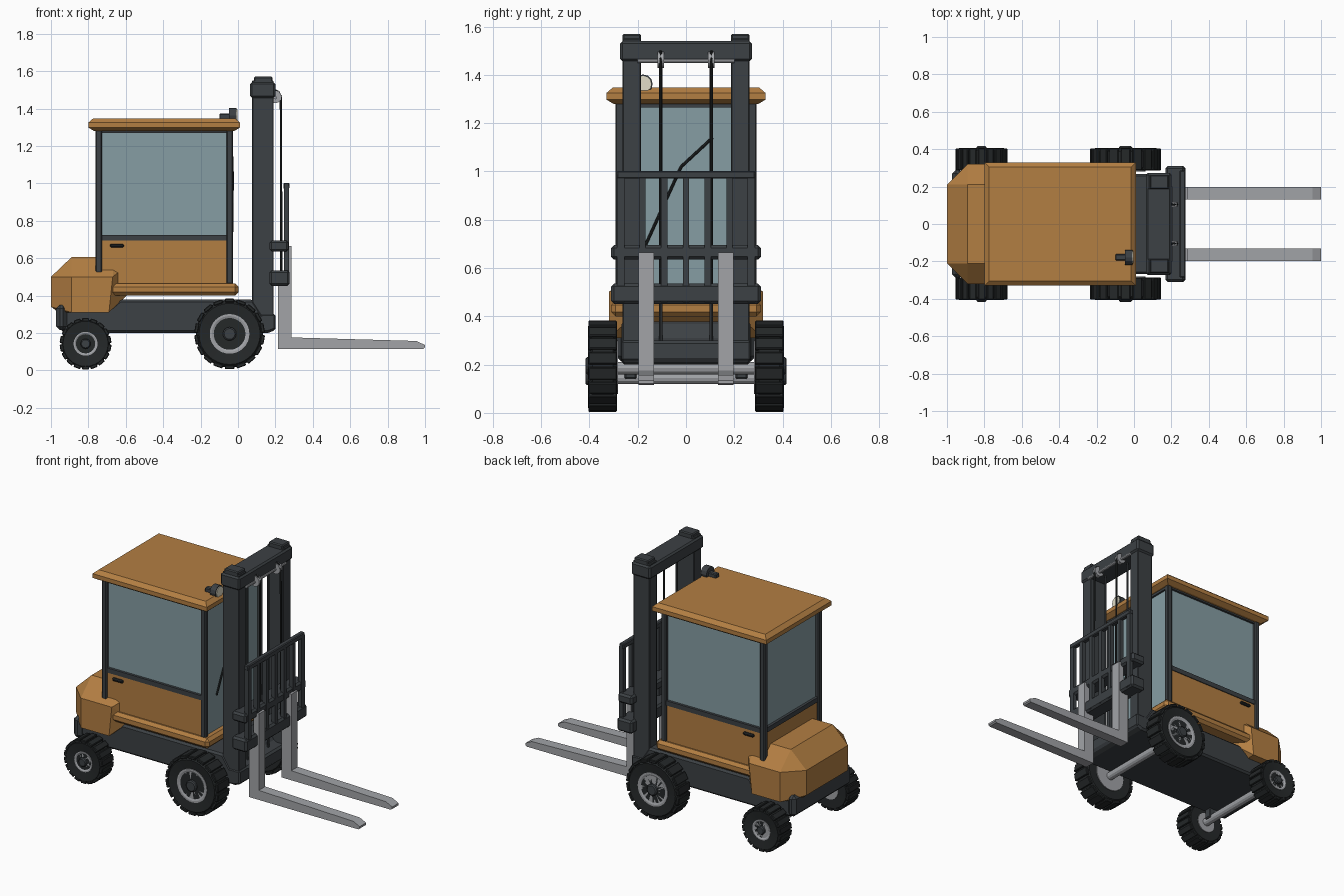
import bpy, bmesh
from math import sin, cos, pi, atan2
from mathutils import Vector, Matrix

if "Cube" in bpy.data.objects:
    bpy.data.objects.remove(bpy.data.objects["Cube"])


def material(name, r, g, b):
    m = bpy.data.materials.new(name)
    m.diffuse_color = (r, g, b, 1)
    m.use_nodes = True
    m.node_tree.nodes["Principled BSDF"].inputs["Base Color"].default_value = m.diffuse_color
    return m


ORANGE = material("orange_paint", 0.45, 0.21, 0.055)
DARK = material("dark_steel", 0.045, 0.052, 0.058)
RUBBER = material("rubber", 0.018, 0.021, 0.022)
GLASS = material("glass", 0.24, 0.34, 0.37)
METAL = material("metal", 0.36, 0.37, 0.39)
LENS = material("lens", 0.75, 0.72, 0.58)


def finish(name, bm, mat, bevel=0):
    bmesh.ops.recalc_face_normals(bm, faces=bm.faces)
    me = bpy.data.meshes.new(name)
    bm.to_mesh(me)
    bm.free()
    me.materials.append(mat)
    ob = bpy.data.objects.new(name, me)
    bpy.context.collection.objects.link(ob)
    if bevel:
        mod = ob.modifiers.new("bevel", 'BEVEL')
        mod.width = bevel
        mod.segments = 1
    return ob


def box(name, xr, yr, zr, mat, bevel=0):
    bm = bmesh.new()
    lo, hi = Vector((xr[0], yr[0], zr[0])), Vector((xr[1], yr[1], zr[1]))
    size = hi - lo
    bmesh.ops.create_cube(bm, size=1, matrix=Matrix.Translation((lo + hi) / 2)
                          @ Matrix.Diagonal((*[abs(c) for c in size], 1)))
    return finish(name, bm, mat, bevel)


def prism(name, pts, y0, y1, mat, bevel=0):
    """Extrude an x-z outline along y."""
    bm = bmesh.new()
    f = bm.faces.new([bm.verts.new((x, y0, z)) for x, z in pts])
    ext = bmesh.ops.extrude_face_region(bm, geom=[f])
    vs = [v for v in ext["geom"] if isinstance(v, bmesh.types.BMVert)]
    bmesh.ops.translate(bm, verts=vs, vec=(0, y1 - y0, 0))
    return finish(name, bm, mat, bevel)


def rod(name, p, q, r, mat, segs=12):
    p, q = Vector(p), Vector(q)
    bm = bmesh.new()
    rot = (q - p).to_track_quat('Z', 'Y').to_matrix().to_4x4()
    bmesh.ops.create_cone(bm, cap_ends=True, segments=segs, radius1=r, radius2=r, depth=(q - p).length,
                          matrix=Matrix.Translation((p + q) / 2) @ rot)
    return finish(name, bm, mat)


def lathe(name, profile, x, z, side, mat, segs=32):
    """Spin (radius, y) points around a wheel axis."""
    bm = bmesh.new()
    rings = [[bm.verts.new((x + r * cos(2 * pi * i / segs), side * y, z + r * sin(2 * pi * i / segs)))
              for i in range(segs)] for r, y in profile]
    for a, b in zip(rings, rings[1:]):
        for i in range(segs):
            j = (i + 1) % segs
            bm.faces.new((a[i], a[j], b[j], b[i]))
    bm.faces.new(rings[0])
    bm.faces.new(rings[-1])
    return finish(name, bm, mat)


def wheel(name, x, z, r, rim, hub, side):
    lathe(name + "_tyre", [(rim, .287), (.86 * r, .285), (r - .01, .303), (r - .01, .388),
                           (.86 * r, .406), (rim, .398)], x, z, side, RUBBER)
    lathe(name + "_rim", [(rim, .282), (rim, .402), (rim * .9, .402), (rim * .8, .398),
                          (hub, .398)], x, z, side, METAL)
    lathe(name + "_hub", [(hub, .38), (hub, .41), (hub * .8, .416)], x, z, side, DARK, 16)
    # tread lugs
    bm = bmesh.new()
    n = 18
    for i in range(n):
        rot = Matrix.Rotation(2 * pi * i / n, 4, 'Y')
        place = Matrix.Translation((x, side * .3455, z)) @ rot @ Matrix.Translation((0, 0, r - .012))
        bmesh.ops.create_cube(bm, size=1, matrix=place @ Matrix.Diagonal((1.55 * pi * r / n, .118, .02, 1)))
    finish(name + "_tread", bm, RUBBER, .004)


# wheels and axles
for side, tag in ((-1, "right"), (1, "left")):
    wheel("front_wheel_" + tag, -.045, .195, .19, .106, .036, side)
    wheel("rear_wheel_" + tag, -.815, .142, .14, .064, .027, side)
    box("axle_mount_" + tag, (-.85, -.78), sorted((side * .205, side * .255)), (.14, .25), DARK, .006)
rod("front_axle", (-.045, -.3, .185), (-.045, .3, .185), .026, METAL)
rod("rear_axle", (-.815, -.3, .145), (-.815, .3, .145), .026, METAL)

# chassis
prism("chassis", [(-.95, .21), (-.93, .32), (-.7, .32), (-.63, .378), (.08, .378), (.13, .3),
                  (.2, .3), (.2, .215), (.16, .2), (-.9, .2)], -.268, .268, DARK, .012)
box("rear_bumper", (-.972, -.915), (-.29, .29), (.215, .35), DARK, .02)

# counterweight
bm = bmesh.new()
for s in (-1, 1):
    for p in ((-1, .21, .34), (-1, .21, .5), (-.96, .21, .31), (-.89, .32, .31), (-.89, .32, .5),
              (-.69, .32, .31), (-.67, .32, .5), (-.89, .21, .605), (-.66, .21, .605),
              (-.595, .22, .4), (-.595, .22, .56)):
        bm.verts.new((p[0], s * p[1], p[2]))
bmesh.ops.convex_hull(bm, input=bm.verts)
bmesh.ops.dissolve_limit(bm, angle_limit=.01, verts=bm.verts, edges=bm.edges)
finish("counterweight", bm, ORANGE)

# cab floor, glazing and panels
box("cab_sill", (-.7, .003), (-.31, .31), (.4, .465), ORANGE, .018)
box("cab_glass", (-.738, -.042), (-.272, .272), (.46, 1.29), GLASS)
box("rear_panel", (-.748, -.735), (-.26, .26), (.46, .7), ORANGE)
box("rear_window_rail", (-.755, -.735), (-.265, .265), (.695, .725), DARK)
box("front_header", (-.045, -.03), (-.265, .265), (1.265, 1.29), DARK)
box("rear_header", (-.755, -.735), (-.265, .265), (1.265, 1.29), DARK)
for s, tag in ((-1, "right"), (1, "left")):
    box("door_panel_" + tag, (-.73, -.05), sorted((s * .26, s * .283)), (.44, .7), ORANGE)
    box("window_rail_" + tag, (-.73, -.05), sorted((s * .26, s * .288)), (.695, .725), DARK)
    box("window_header_" + tag, (-.73, -.05), sorted((s * .26, s * .286)), (1.27, 1.29), DARK)
    box("door_handle_" + tag, (-.685, -.61), sorted((s * .28, s * .3)), (.657, .676), RUBBER, .006)
    box("front_pillar_" + tag, (-.062, -.026), sorted((s * .258, s * .293)), (.46, 1.29), DARK, .006)
    box("rear_pillar_" + tag, (-.762, -.726), sorted((s * .258, s * .293)), (.52, 1.29), DARK, .006)

# roof with wide chamfers
bm = bmesh.new()
for inset, z in ((.03, 1.28), (0, 1.298), (0, 1.325), (.026, 1.347)):
    for x in (-.8 + inset, .01 - inset):
        for y in (-.33 + inset, .33 - inset):
            bm.verts.new((x, y, z))
bmesh.ops.convex_hull(bm, input=bm.verts)
bmesh.ops.dissolve_limit(bm, angle_limit=.01, verts=bm.verts, edges=bm.edges)
finish("roof", bm, ORANGE)

# work light on the roof
box("light_bracket", (-.1, -.035), (-.195, -.16), (1.34, 1.372), DARK, .005)
rod("work_light", (-.048, -.178, 1.362), (-.008, -.178, 1.362), .04, DARK)
rod("work_light_lens", (-.01, -.178, 1.362), (-.003, -.178, 1.362), .034, LENS)

# windscreen wiper
rod("wiper_arm", (-.032, -.17, .69), (-.028, -.02, 1.02), .006, RUBBER, 8)
rod("wiper_blade", (-.028, -.02, 1.02), (-.03, .11, 1.14), .006, RUBBER, 8)

# mast
for s, tag in ((-1, "right"), (1, "left")):
    box("mast_upright_" + tag, (.075, .19), sorted((s * .187, s * .263)), (.22, 1.55), DARK, .004)
    box("mast_cap_" + tag, (.085, .185), sorted((s * .187, s * .263)), (1.54, 1.57), DARK, .006)
    box("mast_foot_" + tag, (.12, .2), sorted((s * .18, s * .268)), (.215, .3), DARK, .008)
    # lift chain over its pulley, and the lift rod behind it
    y = s * .105
    rod("pulley_" + tag, (.2, y - .013, 1.462), (.2, y + .013, 1.462), .033, METAL, 16)
    path = [(.19, y, 1.5), (.215, y, 1.49), (.229, y, 1.465), (.232, y, .5)]
    for i in range(3):
        rod("lift_chain_%s_%d" % (tag, i), path[i], path[i + 1], .006, RUBBER, 8)
    rod("lift_rod_" + tag, (.14, y, .29), (.14, y, 1.48), .007, DARK, 8)
box("mast_crossbeam", (.065, .2), (-.273, .273), (1.457, 1.54), DARK, .01)
rod("pulley_shaft", (.198, -.2, 1.458), (.198, .2, 1.458), .009, METAL, 8)

# fork carriage and load backrest
box("carriage_lower_bar", (.168, .276), (-.31, .31), (.452, .535), DARK, .012)
box("carriage_upper_bar", (.168, .27), (-.31, .31), (.635, .695), DARK, .012)
box("backrest_top", (.243, .275), (-.287, .287), (.97, 1.003), DARK, .005)
for i in range(-3, 4):
    w = .016 if abs(i) == 3 else .013
    box("backrest_post_%d" % (i + 4), (.246, .273), (i * .09 - w, i * .09 + w), (.46, .985), DARK)

# forks
for s, tag in ((-1, "right"), (1, "left")):
    prism("fork_" + tag, [(.215, .115), (.99, .115), (1, .122), (1, .135), (.955, .157), (.285, .176),
                          (.285, .665), (.25, .665), (.25, .45), (.215, .45)],
          s * .132, s * .197, METAL)
